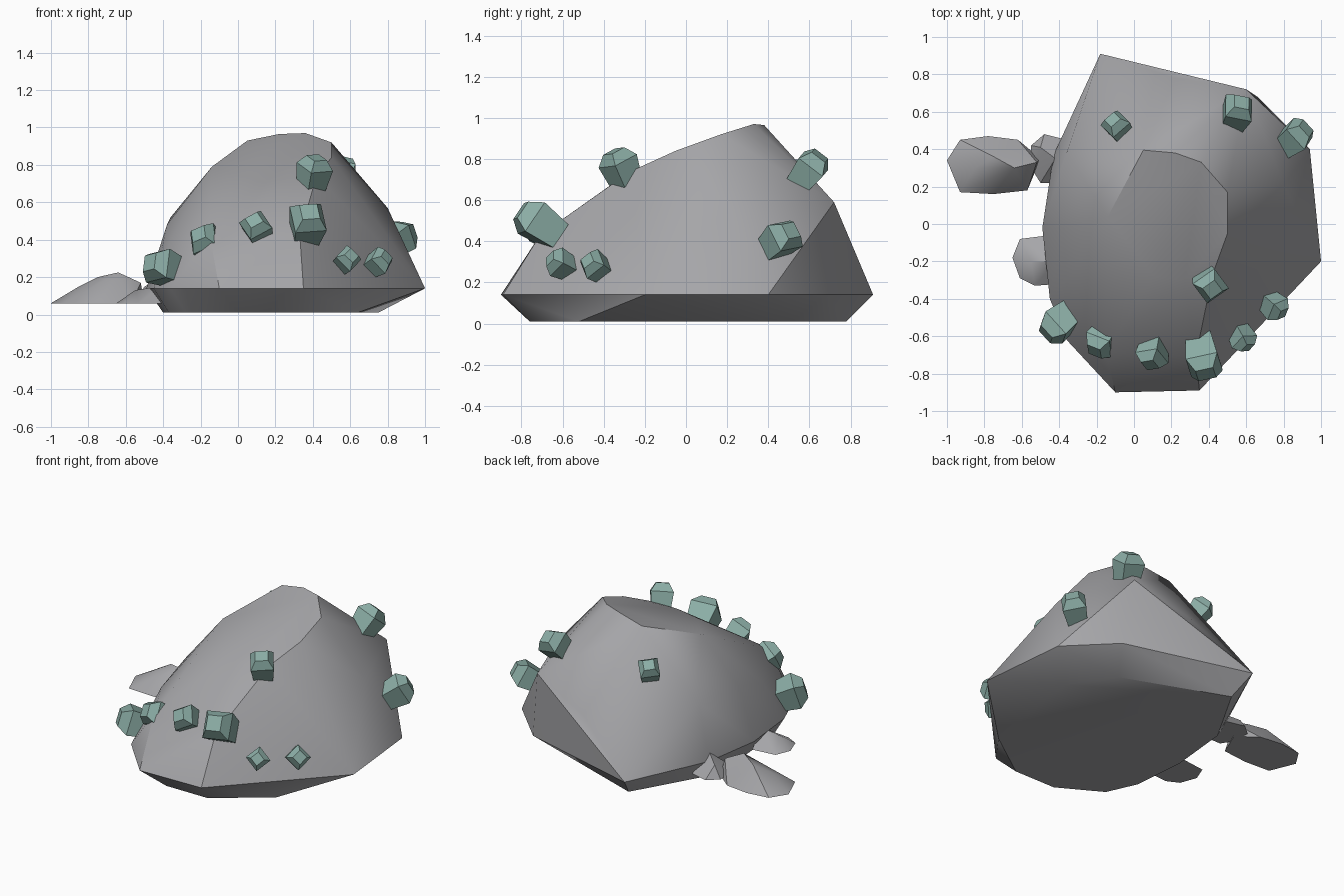
import bpy, bmesh, math
from mathutils import Vector, Matrix

if "Cube" in bpy.data.objects:
    bpy.data.objects.remove(bpy.data.objects["Cube"])


def material(name, rgb):
    m = bpy.data.materials.new(name)
    m.diffuse_color = (*rgb, 1)
    m.use_nodes = True
    m.node_tree.nodes["Principled BSDF"].inputs["Base Color"].default_value = m.diffuse_color
    return m


STONE = material("grey stone", (0.38, 0.38, 0.395))
CRYSTAL = material("pale teal crystal", (0.26, 0.42, 0.38))


def finish(name, bm, mat, angle):
    bmesh.ops.recalc_face_normals(bm, faces=bm.faces)
    me = bpy.data.meshes.new(name)
    bm.to_mesh(me)
    bm.free()
    me.materials.append(mat)
    ob = bpy.data.objects.new(name, me)
    bpy.context.collection.objects.link(ob)
    if angle:
        bpy.ops.object.select_all(action='DESELECT')
        ob.select_set(True)
        bpy.context.view_layer.objects.active = ob
        bpy.ops.object.shade_smooth_by_angle(angle=math.radians(angle))
    return ob


def ring(z, *xy):
    return [(x, y, z) for x, y in xy]


def hull_rock(name, points):
    """Faceted rock: convex hull of a few corner points."""
    bm = bmesh.new()
    for p in points:
        bm.verts.new(p)
    r = bmesh.ops.convex_hull(bm, input=bm.verts)
    junk = {v for v in r["geom_interior"] + r["geom_unused"]
            if isinstance(v, bmesh.types.BMVert)}
    bmesh.ops.delete(bm, geom=list(junk), context='VERTS')
    finish(name, bm, STONE, 32)


# Main boulder: flat foot, wide rim, shoulders and a sloping crown
foot = ring(0.01, (0.0, -0.76), (0.3, -0.76), (0.64, -0.52), (0.75, 0.24), (0.56, 0.52),
            (-0.12, 0.78), (-0.36, 0.36), (-0.4, -0.05), (-0.37, -0.4), (-0.28, -0.6))
rim = ring(0.14, (-0.10, -0.90), (0.35, -0.89), (1.0, -0.20), (0.94, 0.40), (0.66, 0.68),
           (-0.18, 0.91), (-0.43, 0.37), (-0.49, -0.02), (-0.45, -0.40), (-0.36, -0.62))
shoulder = [(0.60, 0.72, 0.59), (0.80, 0.21, 0.57), (-0.36, 0.38, 0.52), (-0.38, -0.02, 0.48),
            (-0.36, -0.30, 0.40), (-0.15, -0.68, 0.42), (0.33, -0.71, 0.43), (0.22, 0.78, 0.44)]
crown = [(0.05, 0.395, 0.93), (0.22, 0.38, 0.965), (0.36, 0.33, 0.97), (0.50, 0.17, 0.92),
         (0.50, -0.05, 0.84), (0.42, -0.27, 0.74), (0.27, -0.30, 0.72), (0.11, -0.28, 0.71),
         (-0.14, 0.04, 0.79)]
hull_rock("boulder", foot + rim + shoulder + crown)

# Loose flat stones on the left
hull_rock("large_side_stone",
          ring(0.06, (-0.93, 0.17), (-1.0, 0.34), (-0.93, 0.45), (-0.78, 0.47), (-0.62, 0.45),
               (-0.5, 0.35), (-0.57, 0.18), (-0.75, 0.16))
          + [(-0.85, 0.3, 0.15), (-0.75, 0.36, 0.20), (-0.64, 0.3, 0.225), (-0.52, 0.33, 0.17)])
hull_rock("small_side_stone",
          ring(0.07, (-0.55, 0.42), (-0.48, 0.48), (-0.36, 0.45), (-0.36, 0.22), (-0.5, 0.22), (-0.55, 0.3))
          + [(-0.5, 0.41, 0.15), (-0.42, 0.35, 0.19)])
hull_rock("front_side_stone",
          ring(0.06, (-0.65, -0.18), (-0.61, -0.08), (-0.45, -0.06), (-0.4, -0.32), (-0.53, -0.33), (-0.61, -0.29))
          + [(-0.55, -0.2, 0.13), (-0.42, -0.2, 0.15)])


def crystal(i, centre, size, twist):
    """Four-sided stub: narrow root, wide shoulder, small cap."""
    x, y, z = centre
    axis = Vector((x - 0.25, y, z * 1.05)).normalized()
    rot = axis.to_track_quat('Z', 'Y').to_matrix().to_4x4()
    mat = Matrix.Translation(centre) @ rot @ Matrix.Rotation(math.radians(twist), 4, 'Z')
    bm = bmesh.new()
    rows = []
    for h, w in ((-0.6, 0.34), (0.2, 0.43), (0.52, 0.24)):
        rows.append([bm.verts.new(mat @ Vector((sx * w * size, sy * w * size, h * size)))
                     for sx, sy in ((1, 1), (-1, 1), (-1, -1), (1, -1))])
    for a, b in zip(rows, rows[1:]):
        for k in range(4):
            n = (k + 1) % 4
            bm.faces.new((a[k], a[n], b[n], b[k]))
    bm.faces.new(rows[0])
    bm.faces.new(rows[-1])
    finish(f"crystal_{i}", bm, CRYSTAL, 0)


# Crystals: centre, size, twist
spots = [((-0.40, -0.53, 0.25), 0.19, 10), ((-0.17, -0.62, 0.39), 0.165, 25),
         ((0.10, -0.69, 0.46), 0.155, 35), ((0.37, -0.72, 0.49), 0.20, 5),
         ((0.405, -0.32, 0.76), 0.165, 10), ((0.58, -0.61, 0.29), 0.125, 40),
         ((0.75, -0.44, 0.28), 0.13, 40), ((0.86, 0.465, 0.41), 0.17, 10),
         ((0.55, 0.60, 0.75), 0.17, 20), ((-0.09, 0.52, 0.72), 0.14, 10)]
for i, s in enumerate(spots, 1):
    crystal(i, *s)
